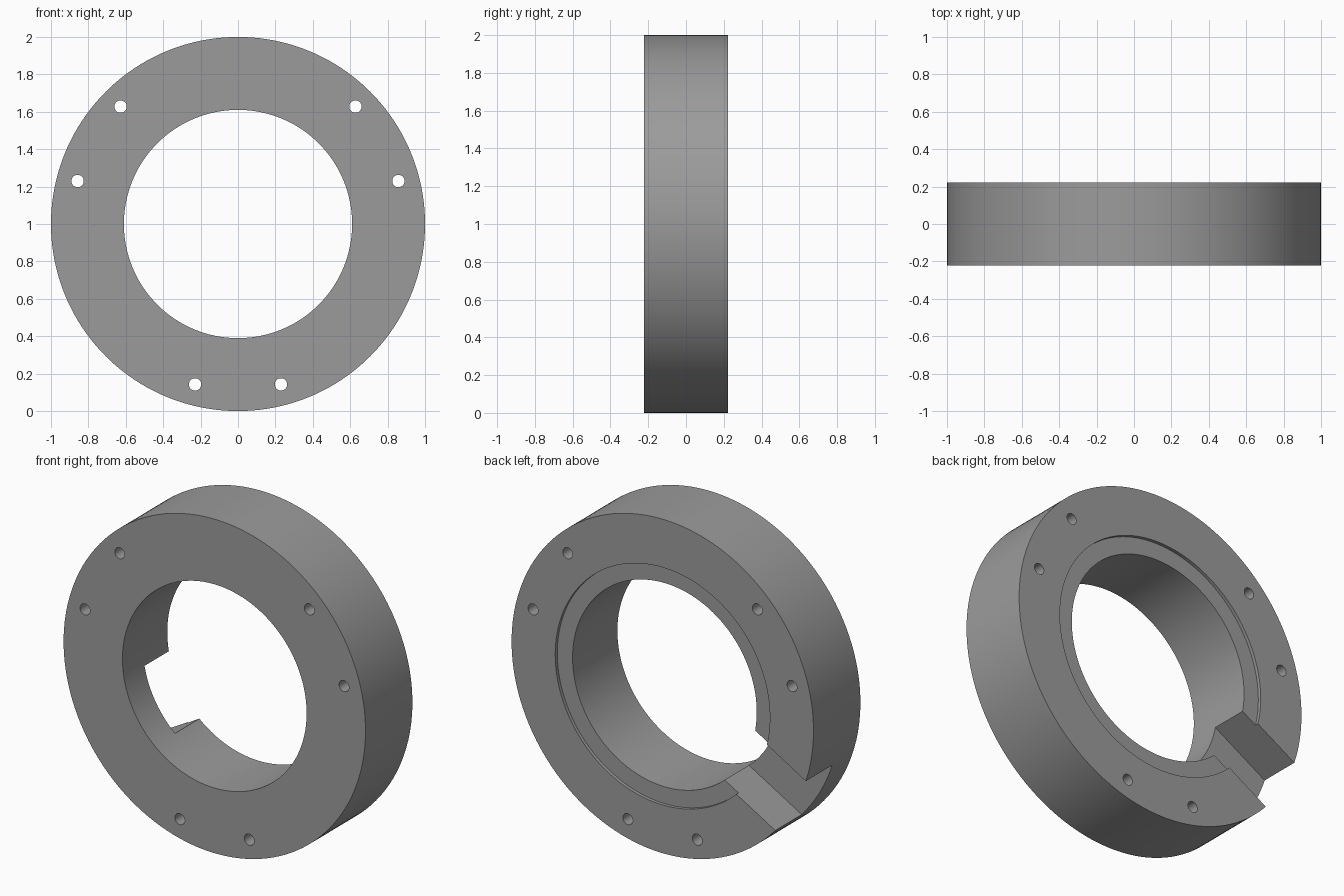
import bpy
from math import cos, sin, pi, radians

if "Cube" in bpy.data.objects:
    bpy.data.objects.remove(bpy.data.objects["Cube"])

HALF = 0.222          # half thickness
R_OUT, R_IN = 1.0, 0.61
R_STEP, STEP = 0.711, 0.02
SEG = 160


def mesh_object(name, verts, faces):
    mesh = bpy.data.meshes.new(name)
    mesh.from_pydata(verts, [], faces)
    obj = bpy.data.objects.new(name, mesh)
    bpy.context.collection.objects.link(obj)
    return obj


def lathe(name, profile):
    """Spin a closed (radius, y) profile around the horizontal axis at z = 1."""
    n = len(profile)
    verts = [(r * cos(2 * pi * i / SEG), y, 1 + r * sin(2 * pi * i / SEG))
             for i in range(SEG) for r, y in profile]
    faces = [(i * n + j, i * n + (j + 1) % n,
              (i + 1) % SEG * n + (j + 1) % n, (i + 1) % SEG * n + j)
             for i in range(SEG) for j in range(n)]
    return mesh_object(name, verts, faces)


def cut(target, cutter):
    mod = target.modifiers.new("cut", 'BOOLEAN')
    mod.operation, mod.solver, mod.object = 'DIFFERENCE', 'EXACT', cutter
    bpy.context.view_layer.objects.active = target
    bpy.ops.object.modifier_apply(modifier=mod.name)
    bpy.data.objects.remove(cutter)


# ring with a shallow recess around the bore on the back face
ring = lathe("flange_ring", [(R_IN, -HALF), (R_OUT, -HALF), (R_OUT, HALF),
                             (R_STEP, HALF), (R_STEP, HALF - STEP),
                             (R_IN, HALF - STEP)])
grey = bpy.data.materials.new("dark_grey")
grey.diffuse_color = (0.33, 0.33, 0.33, 1)
grey.use_nodes = True
grey.node_tree.nodes["Principled BSDF"].inputs["Base Color"].default_value = grey.diffuse_color
ring.data.materials.append(grey)
bpy.context.view_layer.objects.active = ring
ring.select_set(True)
bpy.ops.object.mode_set(mode='EDIT')
bpy.ops.mesh.select_all(action='SELECT')
bpy.ops.mesh.normals_make_consistent(inside=False)
bpy.ops.object.mode_set(mode='OBJECT')

# three pairs of through bolt holes
for centre in (30, 150, 270):
    for off in (-15, 15):
        a = radians(centre + off)
        bpy.ops.mesh.primitive_cylinder_add(
            vertices=32, radius=0.033, depth=1,
            location=(0.888 * cos(a), 0, 1 + 0.888 * sin(a)),
            rotation=(pi / 2, 0, 0))
        bpy.context.object.data.materials.append(grey)
        cut(ring, bpy.context.object)

# radial slot in the back face
a, depth = radians(210), 0.25
bpy.ops.mesh.primitive_cube_add(
    size=1, location=(0.8 * cos(a), HALF - depth + 0.25, 1 + 0.8 * sin(a)),
    rotation=(0, -a, 0))
slot = bpy.context.object
slot.scale = (1.0, 0.5, 0.404)
slot.data.materials.append(grey)
cut(ring, slot)

bpy.ops.object.select_all(action='DESELECT')
ring.select_set(True)
bpy.context.view_layer.objects.active = ring
bpy.ops.object.shade_smooth_by_angle(angle=radians(30))
